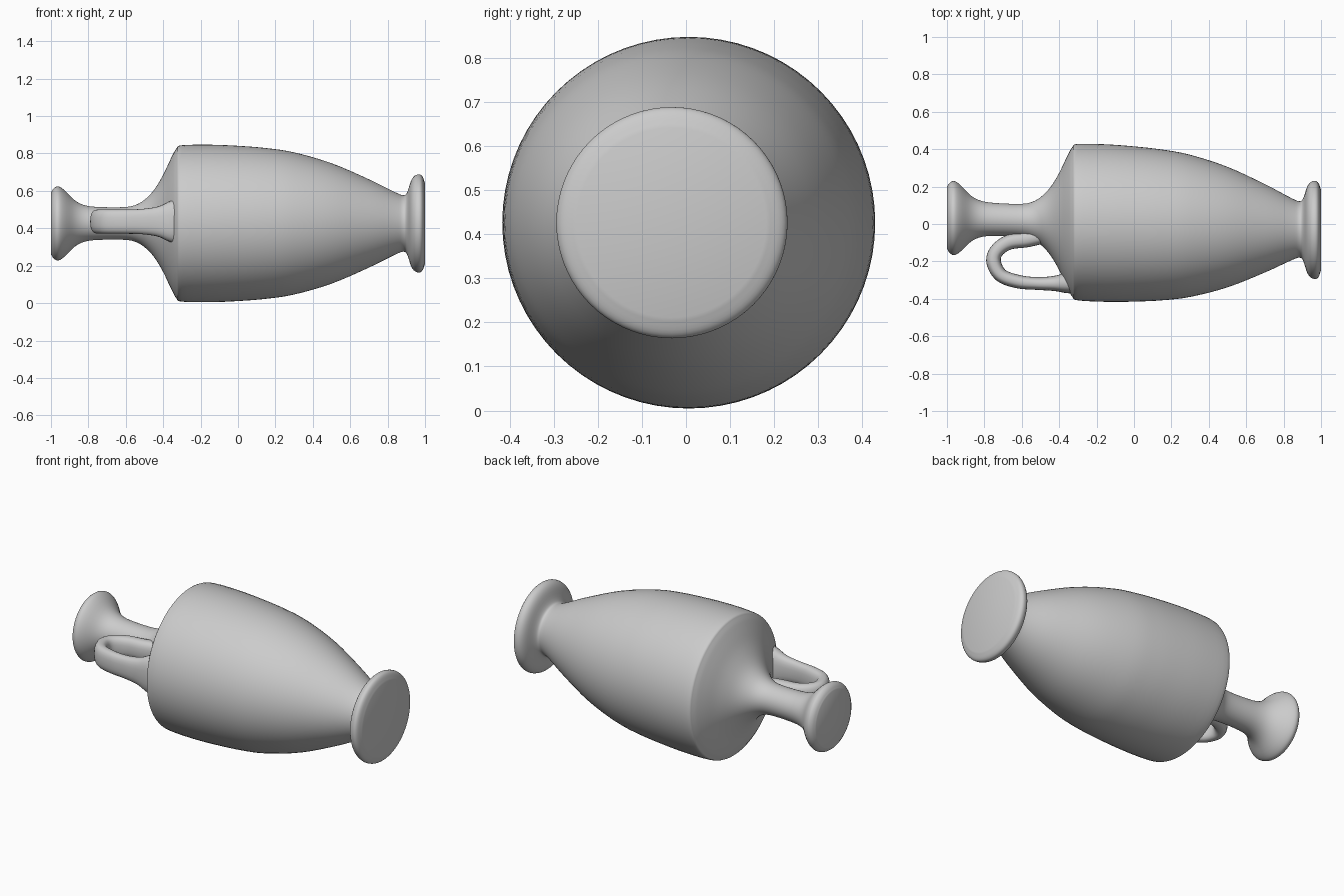
import bpy, bmesh, math
from mathutils import Vector

if "Cube" in bpy.data.objects:
    bpy.data.objects.remove(bpy.data.objects["Cube"])

CENTRE_Z = 0.426
clay = bpy.data.materials.new("grey clay")
clay.diffuse_color = (0.6, 0.6, 0.6, 1)
clay.use_nodes = True
clay.node_tree.nodes["Principled BSDF"].inputs["Base Color"].default_value = clay.diffuse_color


def smooth_path(points, steps):
    """Catmull-Rom interpolation through tuples of any length."""
    pts = [Vector(p) for p in points]
    pts = [2 * pts[0] - pts[1]] + pts + [2 * pts[-1] - pts[-2]]
    out = []
    for a, b, c, d in zip(pts, pts[1:], pts[2:], pts[3:]):
        for i in range(steps):
            t = i / steps
            out.append(0.5 * (2 * b + (c - a) * t + (2 * a - 5 * b + 4 * c - d) * t ** 2
                              + (3 * b - a - 3 * c + d) * t ** 3))
    return out + [pts[-2]]


def loft(name, rings, angle):
    """Skin a list of closed rings and cap both ends."""
    bm = bmesh.new()
    loops = [[bm.verts.new(co) for co in ring] for ring in rings]
    n = len(loops[0])
    for a, b in zip(loops, loops[1:]):
        for i in range(n):
            j = (i + 1) % n
            bm.faces.new((a[i], a[j], b[j], b[i]))
    bm.faces.new(loops[0])
    bm.faces.new(loops[-1])
    bmesh.ops.recalc_face_normals(bm, faces=bm.faces)
    mesh = bpy.data.meshes.new(name)
    bm.to_mesh(mesh)
    bm.free()
    mesh.materials.append(clay)
    obj = bpy.data.objects.new(name, mesh)
    bpy.context.collection.objects.link(obj)
    bpy.ops.object.select_all(action='DESELECT')
    obj.select_set(True)
    bpy.context.view_layer.objects.active = obj
    bpy.ops.object.shade_smooth_by_angle(angle=math.radians(angle))


# Vessel lying on its side: (x, radius) from mouth to foot
profile = [(-1.0, 0.165), (-0.985, 0.188), (-0.962, 0.198), (-0.93, 0.18), (-0.87, 0.122),
           (-0.81, 0.095), (-0.72, 0.087), (-0.6, 0.088), (-0.54, 0.102), (-0.49, 0.135),
           (-0.445, 0.185), (-0.40, 0.26), (-0.36, 0.345), (-0.33, 0.40), (-0.30, 0.418),
           (-0.15, 0.421), (0.0, 0.415), (0.15, 0.403), (0.3, 0.38), (0.5, 0.322),
           (0.7, 0.236), (0.84, 0.167), (0.885, 0.151), (0.905, 0.168), (0.925, 0.228),
           (0.945, 0.255), (0.97, 0.262), (0.987, 0.25), (1.0, 0.215)]
rings = []
for x, r in smooth_path(profile, 4):
    # The axis leans slightly across the y direction
    rings.append([(x, -0.033 * x + r * math.cos(a), CENTRE_Z + r * math.sin(a))
                  for a in (math.tau * i / 72 for i in range(72))])
loft("vessel_body", rings, 50)

# Strap handle: (x, y, thickness, half width), neck to shoulder
strap = [(-0.47, -0.06, 0.04, 0.06), (-0.57, -0.082, 0.042, 0.06), (-0.67, -0.098, 0.04, 0.06),
         (-0.735, -0.145, 0.038, 0.062), (-0.75, -0.205, 0.039, 0.064),
         (-0.71, -0.275, 0.037, 0.065), (-0.62, -0.308, 0.036, 0.065),
         (-0.52, -0.318, 0.034, 0.067), (-0.43, -0.318, 0.04, 0.08),
         (-0.36, -0.315, 0.055, 0.11), (-0.30, -0.31, 0.06, 0.12)]
path = smooth_path(strap, 6)
rings = []
for k, p in enumerate(path):
    d = path[min(k + 1, len(path) - 1)] - path[max(k - 1, 0)]
    side = Vector((-d[1], d[0])).normalized()
    ring = []
    for i in range(24):
        a = math.tau * i / 24
        # Slightly squared oval section
        c, s = (math.copysign(abs(f(a)) ** 0.8, f(a)) for f in (math.cos, math.sin))
        ring.append((p[0] + side.x * c * p[2], p[1] + side.y * c * p[2],
                     CENTRE_Z + 0.01 + s * p[3]))
    rings.append(ring)
loft("handle", rings, 60)
